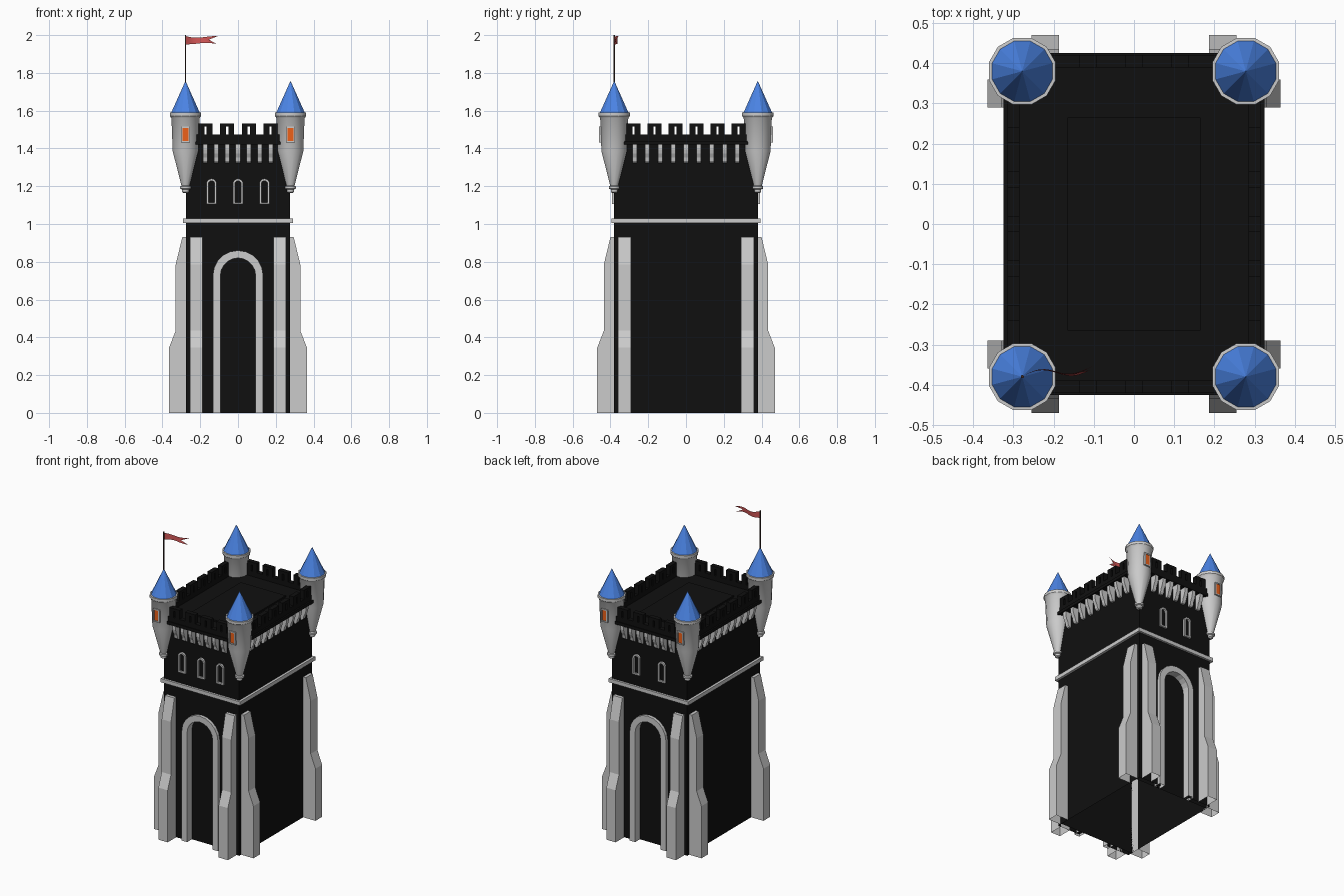
import bpy, bmesh
from math import sin, cos, pi

if "Cube" in bpy.data.objects:
    bpy.data.objects.remove(bpy.data.objects["Cube"])

BX, BY = 0.275, 0.38          # half width and half depth of the tower


def material(name, rgb):
    m = bpy.data.materials.new(name)
    m.diffuse_color = (*rgb, 1)
    m.use_nodes = True
    m.node_tree.nodes["Principled BSDF"].inputs["Base Color"].default_value = m.diffuse_color
    return m


BLACK = material("black_stone", (0.005, 0.005, 0.005))
BLUE = material("blue_roof", (0.07, 0.23, 0.78))
RED = material("red_cloth", (0.62, 0.09, 0.09))
ORANGE = material("lit_window", (0.85, 0.12, 0.01))
WOOD = material("dark_wood", (0.05, 0.025, 0.02))

# Wall frames: u runs along the wall, d is distance from the centre, z is up
SIDES = {
    "front": lambda u, d, z: (u, -d, z),
    "back": lambda u, d, z: (-u, d, z),
    "right": lambda u, d, z: (d, u, z),
    "left": lambda u, d, z: (-d, -u, z),
}
HALF = {"front": BY, "back": BY, "right": BX, "left": BX}


class Part:
    def __init__(self):
        self.bm = bmesh.new()

    def prism(self, points, e0, e1, place):
        rings = [[self.bm.verts.new(place(a, b, e)) for a, b in points] for e in (e0, e1)]
        n = len(points)
        for i in range(n):
            j = (i + 1) % n
            self.bm.faces.new((rings[0][i], rings[0][j], rings[1][j], rings[1][i]))
        self.bm.faces.new(rings[0][::-1])
        self.bm.faces.new(rings[1])

    def panel(self, side, points, d0, d1):      # (u, z) outline with thickness in d
        f = SIDES[side]
        self.prism(points, d0, d1, lambda u, z, d: f(u, d, z))

    def rib(self, side, points, u0, u1):        # (d, z) profile with width in u
        f = SIDES[side]
        self.prism(points, u0, u1, lambda d, z, u: f(u, d, z))

    def box(self, hx, hy, z0, z1):
        self.prism([(-hx, -hy), (hx, -hy), (hx, hy), (-hx, hy)], z0, z1,
                   lambda x, y, z: (x, y, z))

    def lathe(self, profile, x, y, n=12):
        rings = []
        for r, z in profile:
            rings.append([self.bm.verts.new((x + r * cos(2 * pi * (i + .5) / n),
                                             y + r * sin(2 * pi * (i + .5) / n), z))
                          for i in range(n)])
        for a, b in zip(rings, rings[1:]):
            for i in range(n):
                j = (i + 1) % n
                self.bm.faces.new((a[i], a[j], b[j], b[i]))
        self.bm.faces.new(rings[0][::-1])
        self.bm.faces.new(rings[-1])

    def finish(self, name, mat=None, smooth=False, solid=True):
        bm = self.bm
        if solid:
            bmesh.ops.remove_doubles(bm, verts=bm.verts, dist=1e-6)
            bmesh.ops.recalc_face_normals(bm, faces=bm.faces)
        # the tower is open underneath
        ground = [f for f in bm.faces if all(v.co.z < 1e-5 for v in f.verts)]
        bmesh.ops.delete(bm, geom=ground, context='FACES')
        me = bpy.data.meshes.new(name)
        bm.to_mesh(me)
        bm.free()
        ob = bpy.data.objects.new(name, me)
        bpy.context.collection.objects.link(ob)
        if mat:
            me.materials.append(mat)
        if smooth:
            bpy.ops.object.select_all(action='DESELECT')
            ob.select_set(True)
            bpy.context.view_layer.objects.active = ob
            bpy.ops.object.shade_smooth_by_angle(angle=0.6)
        return ob


def arch(u, w, z0, spring, n=10):
    curve = [(u - w * cos(pi * i / n), spring + w * sin(pi * i / n)) for i in range(n + 1)]
    return [(u - w, z0)] + curve + [(u + w, z0)]


def arch_band(u, wo, wi, z0, spring):
    return arch(u, wo, z0, spring) + arch(u, wi, z0, spring)[::-1]


def rect(u, w, z0, z1):
    return [(u - w, z0), (u + w, z0), (u + w, z1), (u - w, z1)]


# Tower body, with recessed doorways front and back
core = Part()
core.box(BX, BY - 0.03, 0, 1.42)
core.finish("tower_core", BLACK)
walls = Part()
for s in ("front", "back"):
    walls.panel(s, [(-BX, 0)] + arch(0, 0.11, 0, 0.73) + [(BX, 0), (BX, 1.42), (-BX, 1.42)],
                BY - 0.03, BY)
walls.finish("end_walls", BLACK)

# Door arches and window frames
doors, frames = Part(), Part()
for s, centres in (("front", (-0.14, 0, 0.14)), ("back", (-0.093, 0.093))):
    doors.panel(s, arch_band(0, 0.133, 0.093, 0, 0.727), BY - 0.03, BY + 0.02)
    for u in centres:
        frames.panel(s, arch_band(u, 0.027, 0.016, 1.105, 1.213), BY - 0.01, BY + 0.012)
        frames.panel(s, rect(u, 0.016, 1.105, 1.115), BY - 0.01, BY + 0.012)
doors.finish("door_arches")
frames.finish("window_frames")

# Stepped corner buttresses, a pair on every side
butt = Part()
for s, h in HALF.items():
    profile = [(h, 0), (h + 0.09, 0), (h + 0.09, 0.345), (h + 0.055, 0.435),
               (h + 0.055, 0.785), (h + 0.02, 0.93), (h, 0.93)]
    u0, u1 = (0.187, 0.255) if h == BY else (0.29, 0.36)
    for k in (-1, 1):
        butt.rib(s, profile, k * u0, k * u1)
butt.finish("buttresses")

# String course
band = Part()
band.box(BX + 0.016, BY + 0.014, 1.005, 1.03)
band.finish("string_course")

# Curved corbels under the parapet
corbels = Part()
for s, h in HALF.items():
    n, step = (7, 0.058) if h == BY else (9, 0.068)
    profile = [(h, 1.322), (h + 0.012, 1.322), (h + 0.022, 1.333), (h + 0.026, 1.352),
               (h + 0.036, 1.372), (h + 0.042, 1.395), (h + 0.042, 1.42), (h, 1.42)]
    for i in range(n):
        u = (i - (n - 1) / 2) * step
        corbels.rib(s, profile, u - 0.012, u + 0.012)
corbels.finish("corbels")

# Roof deck, parapet wall and pierced merlons
deck = Part()
deck.box(BX + 0.05, BY + 0.045, 1.42, 1.44)
deck.box(0.165, 0.265, 1.44, 1.45)
deck.finish("roof_deck", BLACK)
parapet, merlons = Part(), Part()
for s, h in HALF.items():
    length = (BX if h == BY else BY) + 0.04
    parapet.panel(s, rect(0, length, 1.44, 1.473), h + 0.01, h + 0.04)
    n, step = (4, 0.115) if h == BY else (6, 0.111)
    for i in range(n):
        u = (i - (n - 1) / 2) * step
        merlons.panel(s, [(u - 0.037, 1.473), (u - 0.037, 1.533), (u + 0.037, 1.533),
                          (u + 0.037, 1.473), (u + 0.006, 1.473), (u + 0.006, 1.515),
                          (u - 0.006, 1.515), (u - 0.006, 1.473)], h + 0.01, h + 0.04)
parapet.finish("parapet", BLACK)
merlons.finish("merlons", BLACK)

# Corner turrets with conical roofs and lit windows
turrets, cones, surrounds, panes = Part(), Part(), Part(), Part()
TX, TY = 0.278, 0.38
for sx in (-1, 1):
    for sy in (-1, 1):
        turrets.lathe([(0.012, 1.165), (0.019, 1.17), (0.019, 1.183), (0.029, 1.187),
                       (0.029, 1.199), (0.022, 1.203), (0.07, 1.385), (0.077, 1.56),
                       (0.086, 1.572), (0.086, 1.59), (0.07, 1.591)], sx * TX, sy * TY)
        cones.lathe([(0.078, 1.59), (0.001, 1.756)], sx * TX, sy * TY)
    for s in ("front", "back"):
        u = sx * TX
        for k in (-1, 1):
            surrounds.panel(s, rect(u + k * 0.019, 0.004, 1.432, 1.517), TY + 0.05, TY + 0.08)
        for z in (1.432, 1.509):
            surrounds.panel(s, rect(u, 0.015, z, z + 0.008), TY + 0.05, TY + 0.08)
        panes.panel(s, rect(u, 0.015, 1.44, 1.509), TY + 0.05, TY + 0.076)
turrets.finish("turrets", smooth=True)
cones.finish("turret_roofs", BLUE)
surrounds.finish("turret_window_frames")
panes.finish("turret_window_panes", ORANGE)

# Flagpole and waving swallow-tailed flag
pole = Part()
pole.lathe([(0.004, 1.74), (0.004, 2.0)], -TX, -TY, 8)
pole.finish("flagpole", WOOD)
flag, cols = Part(), []
for i in range(13):
    t = i / 12
    half = 0.022 - 0.007 * sin(pi * t)
    column = []
    for row, reach in ((1, 1), (0, 0.72), (-1, 0.97)):
        q = t * reach
        column.append(flag.bm.verts.new((-TX + 0.172 * q,
                                         -TY + 0.022 * q + 0.012 * sin(2 * pi * q) + 0.003 * row * q,
                                         1.973 + row * half - 0.003 * sin(2 * pi * q))))
    cols.append(column)
for a, b in zip(cols, cols[1:]):
    for k in (0, 1):
        flag.bm.faces.new((a[k], a[k + 1], b[k + 1], b[k]))
flag.finish("flag", RED, smooth=True, solid=False)
